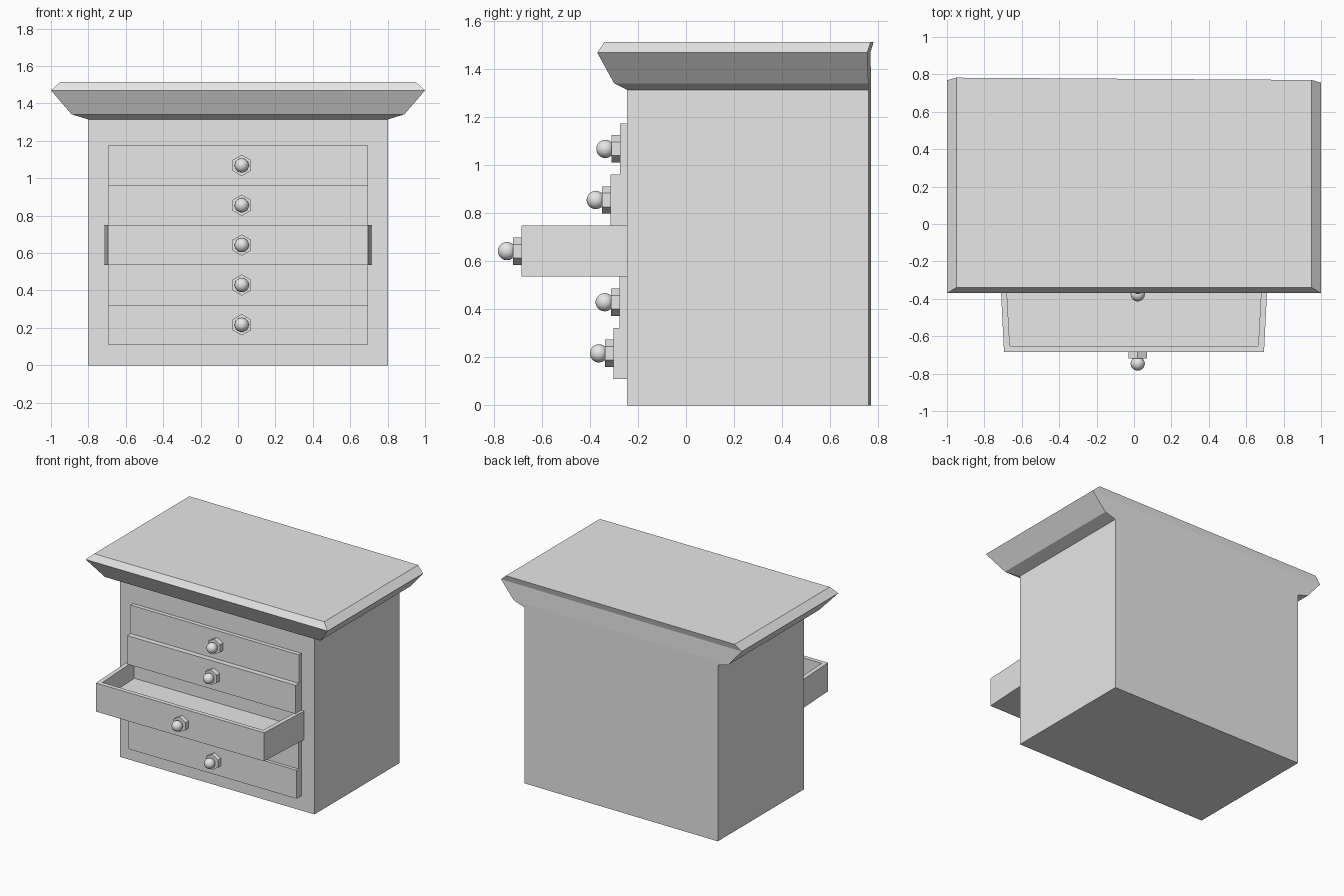
import bpy, bmesh, math
from mathutils import Matrix

cube = bpy.data.objects.get("Cube")
if cube:
    bpy.data.objects.remove(cube, do_unlink=True)

grey = bpy.data.materials.new("plain grey")
grey.use_nodes = True
grey.diffuse_color = (0.8, 0.8, 0.8, 1)
grey.node_tree.nodes["Principled BSDF"].inputs["Base Color"].default_value = (0.8, 0.8, 0.8, 1)


def finish(name, bm):
    bmesh.ops.recalc_face_normals(bm, faces=bm.faces)
    mesh = bpy.data.meshes.new(name)
    bm.to_mesh(mesh)
    bm.free()
    mesh.materials.append(grey)
    obj = bpy.data.objects.new(name, mesh)
    bpy.context.scene.collection.objects.link(obj)
    return obj


def loft(rings, skew=0.0):
    """Stack rectangular rings (half width, front y, back y, z); returns bmesh and top face."""
    bm = bmesh.new()
    loops = [[bm.verts.new(p) for p in (
        (-w, front, z), (w, front, z),
        (w, back - skew * w, z), (-w, back + skew * w, z))]
        for w, front, back, z in rings]
    bm.faces.new(loops[0])
    top = bm.faces.new(loops[-1])
    for low, high in zip(loops, loops[1:]):
        for i in range(4):
            j = (i + 1) % 4
            bm.faces.new((low[i], low[j], high[j], high[i]))
    return bm, top


# Cabinet carcass and moulded top, nearly flush at the back
SKEW = 0.0065
finish("cabinet_body", loft([(0.803, -0.245, 0.766, 0), (0.803, -0.245, 0.766, 1.315)], SKEW)[0])
finish("moulded_top", loft([
    (0.803, -0.245, 0.766, 1.315), (0.89, -0.30, 0.766, 1.342),
    (1.0, -0.37, 0.762, 1.47), (0.95, -0.34, 0.776, 1.515)], SKEW)[0])


# Hexagonal base plate and round knob
def add_knob(label, face_y, z):
    x = 0.02
    bm = bmesh.new()
    place = (Matrix.Translation((x, face_y - 0.0175, z))
             @ Matrix.Rotation(math.pi / 2, 4, 'X') @ Matrix.Rotation(math.pi / 6, 4, 'Z'))
    bmesh.ops.create_cone(bm, cap_ends=True, segments=6, radius1=0.057,
                          radius2=0.057, depth=0.035, matrix=place)
    # Put a hexagon corner at the top
    if max(v.co.z for v in bm.verts) - z < 0.055:
        bmesh.ops.rotate(bm, verts=bm.verts, cent=(x, face_y, z),
                         matrix=Matrix.Rotation(math.pi / 6, 3, 'Y'))
    finish(label + "_knob_plate", bm)
    bm = bmesh.new()
    bmesh.ops.create_uvsphere(bm, u_segments=24, v_segments=14, radius=0.038,
                              matrix=Matrix.Translation((x, face_y - 0.061, z)))
    for face in bm.faces:
        face.smooth = True
    finish(label + "_knob", bm)


# Drawers from bottom to top, with the y of each front
BOTTOM, HEIGHT, HALF = 0.11, 0.213, 0.695
fronts = {"bottom": -0.302, "lower": -0.278, "middle": -0.685, "upper": -0.315, "top": -0.275}
for i, (label, front) in enumerate(fronts.items()):
    low = BOTTOM + i * HEIGHT
    high = low + HEIGHT
    bm, top = loft([(HALF, front, -0.2, low), (HALF, front, -0.2, high)])
    if label == "middle":
        # Open drawer: sides flare toward the cabinet, inside is hollow
        for v in bm.verts:
            if v.co.y > -0.3:
                v.co.x *= 1.035
        bmesh.ops.recalc_face_normals(bm, faces=bm.faces)
        bmesh.ops.inset_region(bm, faces=[top], thickness=0.045)
        floor = bmesh.ops.extrude_face_region(bm, geom=[top])["geom"]
        bmesh.ops.delete(bm, geom=[top], context='FACES_ONLY') if top.is_valid else None
        for v in floor:
            if isinstance(v, bmesh.types.BMVert):
                v.co.z = high - 0.13
    finish(label + "_drawer", bm)
    add_knob(label, front, low + HEIGHT / 2)
